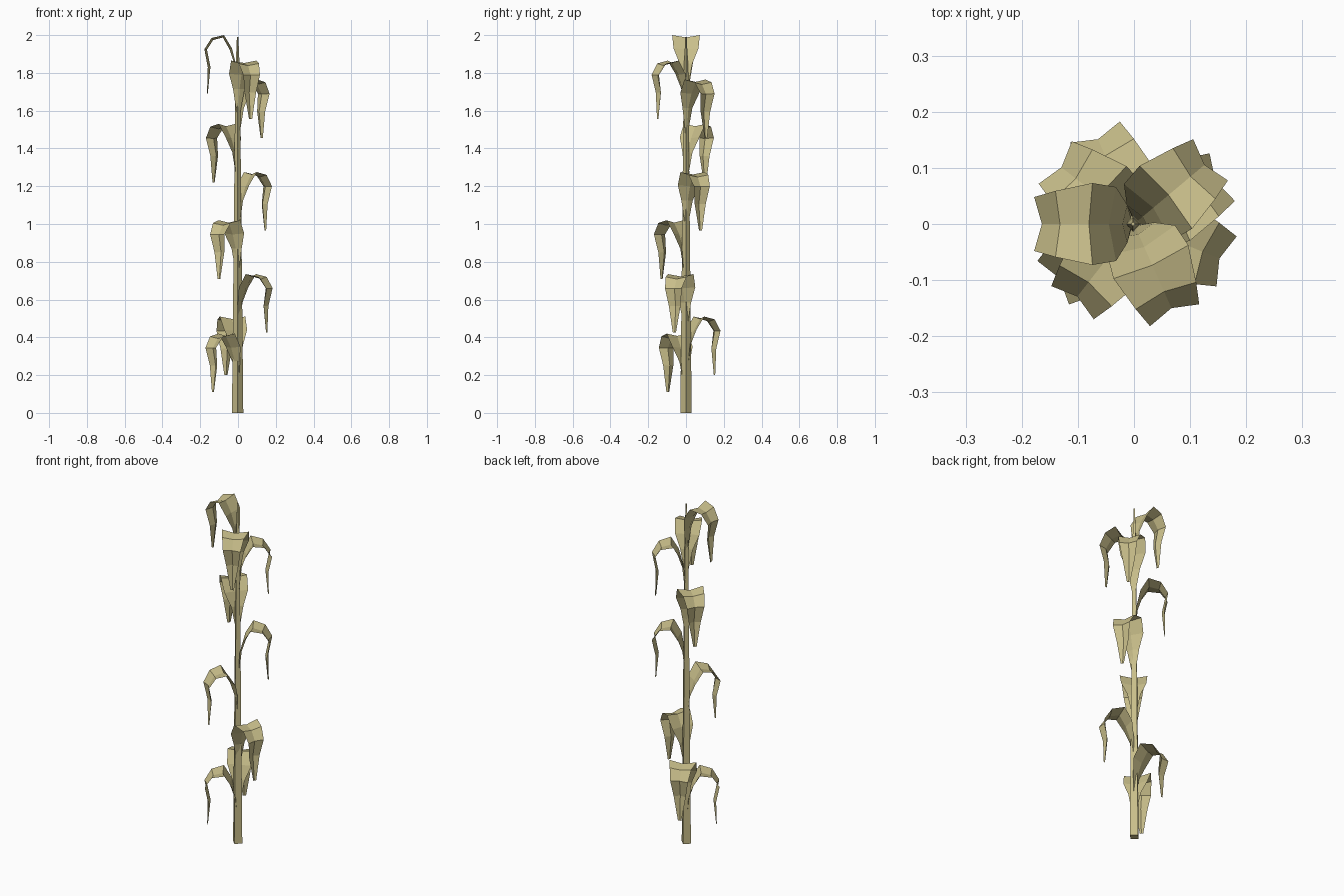
import bpy
import math
from mathutils import Matrix, Vector

cube = bpy.data.objects.get("Cube")
if cube:
    bpy.data.objects.remove(cube, do_unlink=True)

straw = bpy.data.materials.new("dry straw")
straw.use_nodes = True
COLOR = (0.58, 0.515, 0.255, 1)
straw.diffuse_color = COLOR
straw.node_tree.nodes["Principled BSDF"].inputs["Base Color"].default_value = COLOR


def add_object(name, verts, faces):
    mesh = bpy.data.meshes.new(name)
    mesh.from_pydata(verts, [], faces)
    mesh.materials.append(straw)
    obj = bpy.data.objects.new(name, mesh)
    bpy.context.collection.objects.link(obj)
    return obj


# Four-sided tapering stalk: (height, radius)
rings = [(0, 0.03), (0.6, 0.024), (1.2, 0.018), (1.8, 0.012), (1.99, 0.004)]
verts, faces = [], []
for z, r in rings:
    for k in range(4):
        a = k * math.pi / 2
        verts.append((r * math.cos(a) - 0.002, r * math.sin(a), z))
for i in range(len(rings) - 1):
    for k in range(4):
        n = (k + 1) % 4
        faces.append((i * 4 + k, i * 4 + n, i * 4 + 4 + n, i * 4 + 4 + k))
top = len(verts) - 4
faces += [(3, 2, 1, 0), tuple(range(top, top + 4))]
add_object("stalk", verts, faces)

# Leaf stations: reach, height below the crest, half width, midrib fold depth
stations = [
    (0.004, -0.30, 0.006, 0.0),
    (0.012, -0.15, 0.034, 0.008),
    (0.032, -0.07, 0.066, 0.014),
    (0.074, 0.0, 0.073, 0.014),
    (0.140, -0.015, 0.059, 0.014),
    (0.178, -0.075, 0.048, 0.014),
    (0.160, -0.17, 0.033, 0.014),
    (0.164, -0.31, 0.009, 0.004),
]


def add_leaf(name, crest, angle):
    """Drooping blade folded along its midrib towards the inside of the arch."""
    turn = Matrix.Rotation(math.radians(angle), 3, "Z")
    verts, faces = [], []
    for i, (r, z, w, fold) in enumerate(stations):
        before = stations[max(i - 1, 0)]
        after = stations[min(i + 1, len(stations) - 1)]
        along = Vector((after[0] - before[0], 0, after[1] - before[1])).normalized()
        inward = Vector((along.z, 0, -along.x))
        center = Vector((r, 0, z + crest))
        side = Vector((0, w, 0))
        for p in (center - side, center + inward * fold, center + side):
            verts.append(turn @ p)
    for i in range(len(stations) - 1):
        for k in range(2):
            a = i * 3 + k
            faces.append((a, a + 3, a + 4, a + 1))
    add_object(name, verts, faces)


# Leaves from the ground up: crest height, heading
leaves = [(0.42, -144), (0.51, 113), (0.735, -22), (1.02, -128), (1.275, 28),
          (1.53, 142), (1.865, -66), (1.765, 40), (2.0, 180)]
for i, (crest, angle) in enumerate(leaves):
    add_leaf(f"leaf_{i + 1}", crest, angle)
